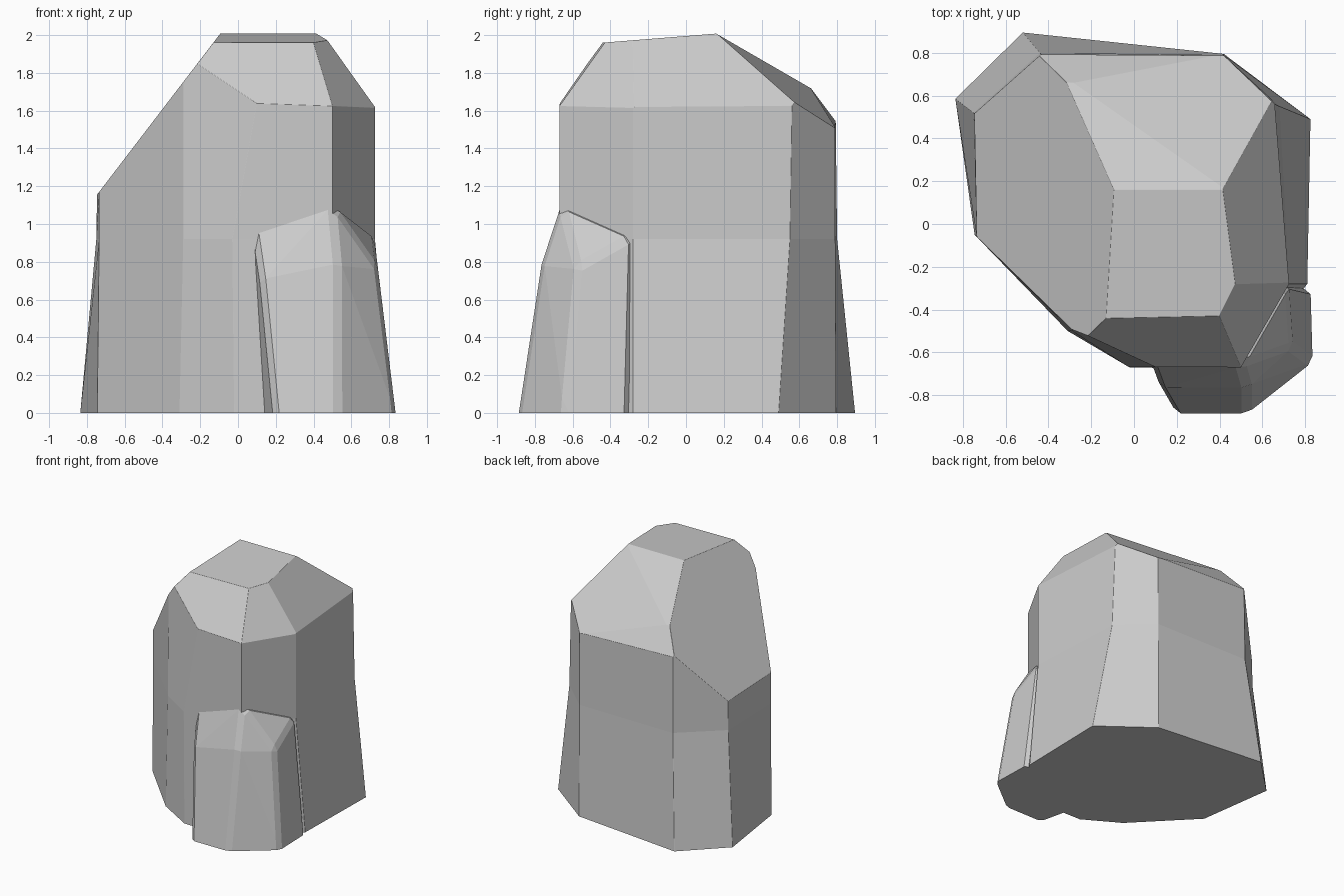
import bpy, bmesh, math
from mathutils import Vector

if "Cube" in bpy.data.objects:
    bpy.data.objects.remove(bpy.data.objects["Cube"])


def soften(bm, width):
    # Narrow chamfer on every pronounced edge except the ground outline
    bmesh.ops.recalc_face_normals(bm, faces=bm.faces)
    edges = [e for e in bm.edges if len(e.link_faces) == 2
             and e.calc_face_angle(0) > math.radians(16)
             and max(v.co.z for v in e.verts) > 0.001]
    bmesh.ops.bevel(bm, geom=edges, offset=width, segments=1,
                    profile=0.5, affect='EDGES', clamp_overlap=True)


def to_object(bm, name):
    bmesh.ops.recalc_face_normals(bm, faces=bm.faces)
    mesh = bpy.data.meshes.new(name)
    bm.to_mesh(mesh)
    bm.free()
    obj = bpy.data.objects.new(name, mesh)
    bpy.context.collection.objects.link(obj)
    return obj


def chop(bm, a, b, c):
    # Slice off everything above the plane through three points
    a, b, c = Vector(a), Vector(b), Vector(c)
    n = (b - a).cross(c - a).normalized()
    if n.z < 0:
        n = -n
    res = bmesh.ops.bisect_plane(bm, geom=bm.verts[:] + bm.edges[:] + bm.faces[:],
                                 dist=1e-5, plane_co=a, plane_no=n, clear_outer=True)
    rim = [e for e in bm.edges if e.is_boundary]
    bmesh.ops.holes_fill(bm, edges=rim, sides=0)


# Main boulder: three outlines lofted upwards
outlines = [
    (0.0, [(-.745, -.05), (-.31, -.50), (-.02, -.67), (.5, -.68), (.81, -.28),
           (.825, .49), (.42, .795), (-.52, .895), (-.835, .585)]),
    (0.92, [(-.735, -.06), (-.29, -.50), (-.03, -.665), (.5, -.67), (.725, -.28),
            (.68, .55), (.42, .79), (-.44, .80), (-.75, .52)]),
    (2.2, [(-.735, -.06), (-.29, -.49), (.2, -.67), (.5, -.67), (.725, -.28),
           (.64, .57), (.42, .785), (-.43, .785), (-.73, .5)]),
]
bm = bmesh.new()
rings = [[bm.verts.new((x, y, z)) for x, y in pts] for z, pts in outlines]
for low, high in zip(rings, rings[1:]):
    for i in range(len(low)):
        j = (i + 1) % len(low)
        bm.faces.new((low[i], low[j], high[j], high[i]))
bm.faces.new(rings[0][::-1])
bm.faces.new(rings[-1])

# Hewn planes: top, left, three at the back, right, front right, front
chop(bm, (-.1, -.44, 1.96), (.4, -.44, 1.96), (.2, .16, 2.008))
chop(bm, (-.1, .16, 2.0), (-.735, -.05, 1.17), (-.735, .5, 1.17))
chop(bm, (.45, .16, 2.008), (-.1, .16, 2.008), (-.3, .65, 1.725))
chop(bm, (.45, .16, 2.005), (-.3, .65, 1.73), (.63, .57, 1.65))
chop(bm, (-.3, .66, 1.72), (-.42, .78, 1.56), (.42, .79, 1.51))
chop(bm, (.48, -.3, 1.965), (.725, -.28, 1.62), (.64, .57, 1.65))
chop(bm, (.435, -.36, 1.965), (.725, -.28, 1.615), (.5, -.67, 1.625))
chop(bm, (-.1, -.44, 1.96), (.4, -.43, 1.96), (.3, -.67, 1.63))
soften(bm, 0.028)
boulder = to_object(bm, "boulder")

# Foot: a convex buttress bulging from the front right
foot_points = [
    (.19, -.885, 0), (.53, -.885, 0), (.835, -.645, 0), (.825, -.3, 0), (.12, -.58, 0),
    (.12, -.765, .70), (.53, -.765, .79), (.74, -.575, .77),
    (.08, -.655, .97), (.5, -.66, 1.11), (.72, -.275, .94),
    (.2, -.4, 0), (.2, -.4, .9),
]
bm = bmesh.new()
for p in foot_points:
    bm.verts.new(p)
bmesh.ops.convex_hull(bm, input=bm.verts[:])
bmesh.ops.dissolve_limit(bm, angle_limit=math.radians(4), verts=bm.verts[:], edges=bm.edges[:])
soften(bm, 0.028)
foot = to_object(bm, "rock_foot")
foot.hide_render = True

# Fuse both into one stone
union = boulder.modifiers.new("fuse", 'BOOLEAN')
union.operation = 'UNION'
union.solver = 'EXACT'
union.object = foot
bpy.context.view_layer.objects.active = boulder
boulder.select_set(True)
bpy.ops.object.modifier_apply(modifier="fuse")
bpy.data.objects.remove(foot)
